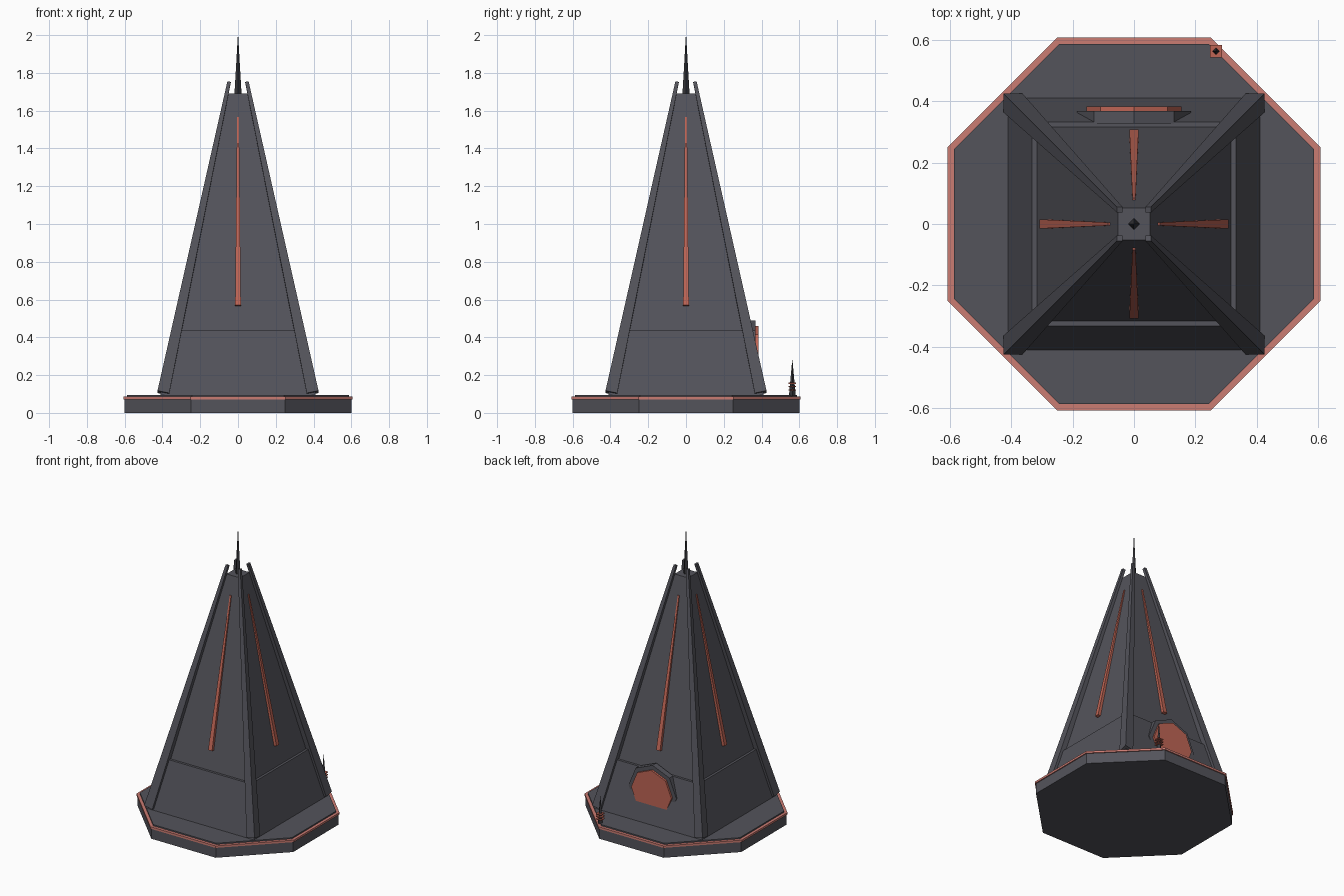
import bpy, bmesh, math
from mathutils import Vector, Matrix

if "Cube" in bpy.data.objects:
    bpy.data.objects.remove(bpy.data.objects["Cube"])


def material(name, rgb):
    m = bpy.data.materials.new(name)
    m.diffuse_color = (*rgb, 1)
    m.use_nodes = True
    m.node_tree.nodes["Principled BSDF"].inputs["Base Color"].default_value = m.diffuse_color
    return m


STONE = material("dark grey stone", (0.088, 0.088, 0.105))
DARK = material("near black metal", (0.04, 0.04, 0.046))
TRIM = material("pale red trim", (0.60, 0.20, 0.17))
GLOW = material("glowing red", (0.52, 0.13, 0.09))


def finish(bm, name, mat):
    bmesh.ops.recalc_face_normals(bm, faces=bm.faces)
    me = bpy.data.meshes.new(name)
    bm.to_mesh(me)
    bm.free()
    me.materials.append(mat)
    ob = bpy.data.objects.new(name, me)
    bpy.context.collection.objects.link(ob)
    return ob


def frustum(name, mat, n, a0, a1, z0, z1, at=(0, 0), flat=True):
    """n-sided frustum; a0/a1 are flat-side distances, or radii if not flat."""
    k = 1 / math.cos(math.pi / n) if flat else 1
    bm = bmesh.new()
    bmesh.ops.create_cone(bm, cap_ends=True, segments=n, radius1=a0 * k,
                          radius2=a1 * k, depth=z1 - z0)
    if flat:
        bmesh.ops.rotate(bm, verts=bm.verts, matrix=Matrix.Rotation(math.pi / n, 3, 'Z'))
    bmesh.ops.translate(bm, verts=bm.verts, vec=(at[0], at[1], (z0 + z1) / 2))
    return finish(bm, name, mat)


def beam(name, mat, p0, p1, h0, h1):
    """Tapered square beam, ends cut at right angles to its axis."""
    p0, p1 = Vector(p0), Vector(p1)
    d = p1 - p0
    bm = bmesh.new()
    rings = []
    for p, h in ((p0, h0), (p1, h1)):
        ring = []
        for sx, sy in ((-1, -1), (1, -1), (1, 1), (-1, 1)):
            dz = -(sx * h * d.x + sy * h * d.y) / d.z
            ring.append(bm.verts.new(p + Vector((sx * h, sy * h, dz))))
        rings.append(ring)
    a, b = rings
    bm.faces.new(a[::-1])
    bm.faces.new(b)
    for i in range(4):
        j = (i + 1) % 4
        bm.faces.new((a[i], a[j], b[j], b[i]))
    return finish(bm, name, mat)


# Octagonal base with red edge band and deck
frustum("base", STONE, 8, 0.60, 0.60, 0, 0.074)
frustum("base_trim", TRIM, 8, 0.607, 0.607, 0.072, 0.086)
frustum("base_deck", STONE, 8, 0.587, 0.587, 0.08, 0.095)

# Tower body: lower skirt and slightly inset upper part
frustum("tower_skirt", STONE, 4, 0.413, 0.333, 0.085, 0.435)
frustum("tower_body", STONE, 4, 0.317, 0.052, 0.43, 1.69)
frustum("top_spire", DARK, 4, 0.019, 0.0008, 1.685, 2.0, flat=False)

# Corner posts
for sx in (-1, 1):
    for sy in (-1, 1):
        beam("corner_post", STONE, (0.395 * sx, 0.395 * sy, 0.105),
             (0.047 * sx, 0.047 * sy, 1.752), 0.031, 0.009)

# Red light strip on each face
for i in range(4):
    c, s = round(math.cos(i * math.pi / 2)), round(math.sin(i * math.pi / 2))
    beam("light_strip", GLOW, (0.293 * c, 0.293 * s, 0.567),
         (0.079 * c, 0.079 * s, 1.565), 0.015, 0.005)

# Round portal on the back
for name, mat, r, y0, y1 in (("portal_frame", STONE, 0.185, 0.327, 0.369),
                             ("portal_disc", GLOW, 0.155, 0.36, 0.383)):
    ob = frustum(name, mat, 8, r, r, y0, y1, flat=False)
    ob.data.transform(Matrix.Translation((0, 0, 0.305)) @ Matrix.Rotation(-math.pi / 2, 4, 'X'))

# Small beacon on the deck edge, with red rings
spot = (0.267, 0.563)
frustum("beacon_spike", DARK, 4, 0.018, 0.0008, 0.09, 0.28, spot, flat=False)
for z in (0.118, 0.136, 0.154):
    frustum("beacon_ring", GLOW, 4, 0.02, 0.02, z, z + 0.006, spot)
